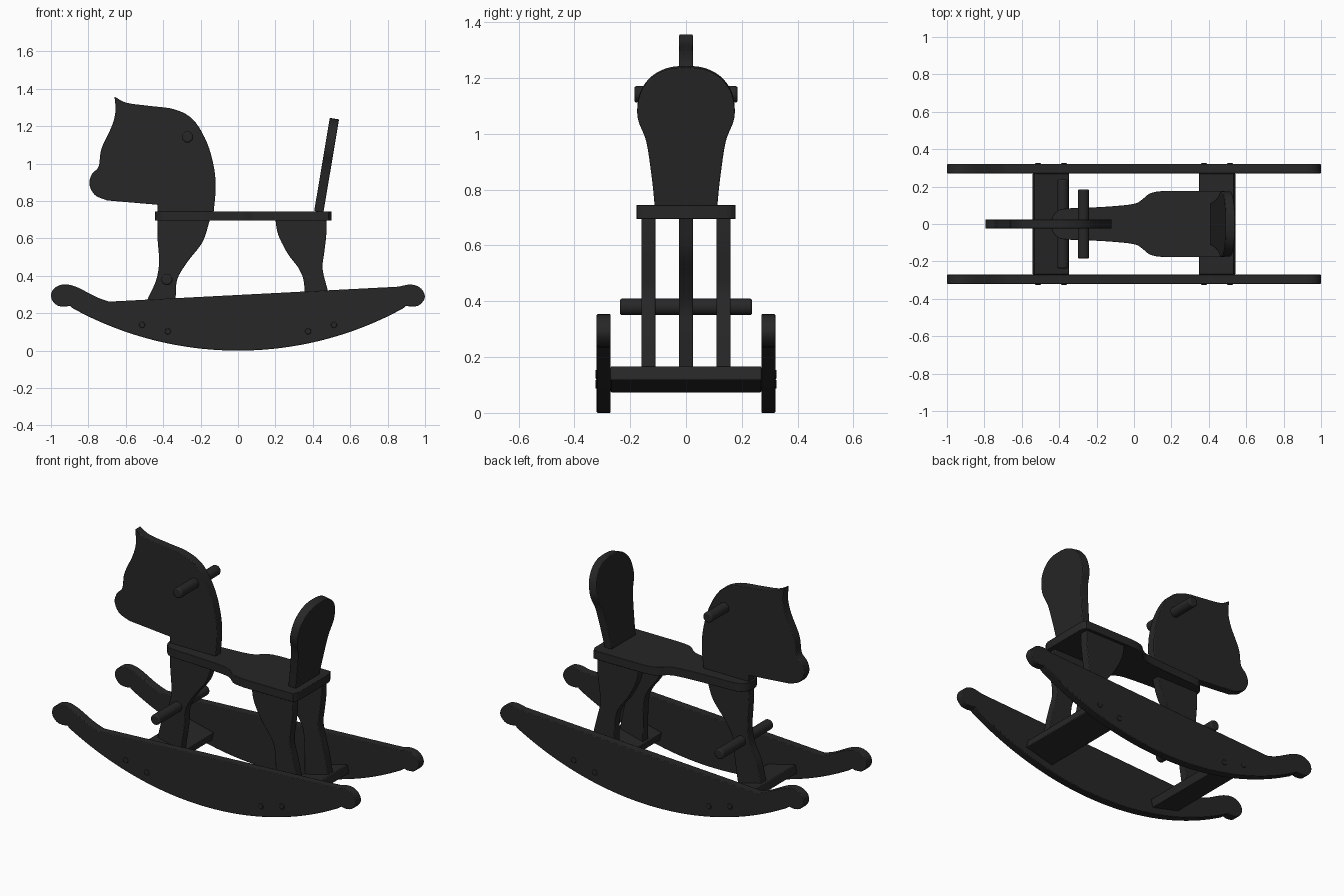
import bpy, bmesh, math
from mathutils import Matrix, Vector

if "Cube" in bpy.data.objects:
    bpy.data.objects.remove(bpy.data.objects["Cube"])

mat = bpy.data.materials.new("dark_wood")
mat.diffuse_color = (0.02, 0.02, 0.02, 1)
mat.use_nodes = True
mat.node_tree.nodes["Principled BSDF"].inputs["Base Color"].default_value = mat.diffuse_color
UPRIGHT = Matrix.Rotation(math.pi / 2, 4, 'X')   # profile x,y -> world x,z


def smooth_run(pts, steps=5):
    """Catmull-Rom curve through one run of points."""
    p = [Vector(q) for q in pts]
    if len(p) < 3:
        return p
    p = [p[0] * 2 - p[1]] + p + [p[-1] * 2 - p[-2]]
    out = []
    for a, b, c, d in zip(p, p[1:], p[2:], p[3:]):
        for i in range(steps):
            t = i / steps
            out.append(0.5 * (2 * b + (c - a) * t + (2 * a - 5 * b + 4 * c - d) * t * t
                              + (3 * b - a - 3 * c + d) * t ** 3))
    return out + [p[-2]]


def finish(ob, bevel):
    ob.data.materials.append(mat)
    bpy.ops.object.select_all(action='DESELECT')
    bpy.context.view_layer.objects.active = ob
    ob.select_set(True)
    bpy.ops.object.shade_smooth_by_angle(angle=math.radians(35))
    m = ob.modifiers.new("bevel", 'BEVEL')
    m.width, m.segments, m.limit_method = bevel, 2, 'ANGLE'
    m.angle_limit = math.radians(50)
    return ob


def plate(name, runs, matrix, thick=0.05, bevel=0.004):
    """Board cut to an outline; each run is smooth, run ends are corners."""
    pts = []
    for r in runs:
        for q in smooth_run(r):
            if not pts or (q - pts[-1]).length > 1e-4:
                pts.append(q)
    if (pts[0] - pts[-1]).length < 1e-4:
        pts.pop()
    bm = bmesh.new()
    f = bm.faces.new([bm.verts.new((q.x, q.y, -thick / 2)) for q in pts])
    ext = bmesh.ops.extrude_face_region(bm, geom=[f])["geom"]
    bmesh.ops.translate(bm, vec=(0, 0, thick),
                        verts=[v for v in ext if isinstance(v, bmesh.types.BMVert)])
    bmesh.ops.recalc_face_normals(bm, faces=bm.faces)
    me = bpy.data.meshes.new(name)
    bm.to_mesh(me)
    bm.free()
    ob = bpy.data.objects.new(name, me)
    bpy.context.collection.objects.link(ob)
    ob.matrix_world = matrix
    return finish(ob, bevel)


def dowel(name, x, z, r, half, bevel):
    bpy.ops.mesh.primitive_cylinder_add(vertices=32, radius=r, depth=2 * half,
                                        location=(x, 0, z), rotation=(math.pi / 2, 0, 0))
    ob = bpy.context.object
    ob.name = name
    finish(ob, bevel)


# rockers
R = 1.84
arc = [(x, R - math.sqrt(R * R - x * x)) for x in [-0.88 + 1.76 * i / 20 for i in range(21)]]
rocker = [
    [(-0.69, 0.262), (-0.76, 0.288), (-0.87, 0.343), (-0.94, 0.353), (-0.99, 0.325),
     (-0.998, 0.28), (-0.97, 0.244), (-0.93, 0.235), (-0.90, 0.24)],
    arc,
    [(0.90, 0.24), (0.93, 0.235), (0.97, 0.244), (0.998, 0.28), (0.99, 0.318),
     (0.96, 0.345), (0.915, 0.353), (0.86, 0.342)],
]
for side, y in (("right", -0.295), ("left", 0.295)):
    plate("rocker_" + side, rocker, Matrix.Translation((0, y, 0)) @ UPRIGHT)

# cross boards following the rocker curve, with pegs through the rockers
for label, s in (("front", -1), ("back", 1)):
    box = [[(-0.095, -0.025), (0.095, -0.025)], [(0.095, 0.025), (-0.095, 0.025)]]
    plate(label + "_cross_board", box,
          Matrix.Translation((s * 0.445, 0, 0.12)) @ Matrix.Rotation(-s * math.radians(14), 4, 'Y')
          @ UPRIGHT, thick=0.54)
    dowel(label + "_peg_inner", s * 0.375, 0.103, 0.016, 0.325, 0.003)
    dowel(label + "_peg_outer", s * 0.513, 0.138, 0.016, 0.325, 0.003)

# legs
plate("front_leg", [
    [(-0.43, 0.70), (-0.43, 0.60), (-0.422, 0.47), (-0.44, 0.37), (-0.485, 0.27), (-0.515, 0.15)],
    [(-0.36, 0.11), (-0.335, 0.27), (-0.325, 0.38), (-0.27, 0.475), (-0.19, 0.58), (-0.15, 0.70)],
], UPRIGHT)
for side, y in (("right", -0.135), ("left", 0.135)):
    plate("back_leg_" + side, [
        [(0.20, 0.70), (0.215, 0.62), (0.265, 0.52), (0.33, 0.43), (0.355, 0.34), (0.36, 0.11)],
        [(0.515, 0.15), (0.495, 0.26), (0.475, 0.34), (0.452, 0.44), (0.462, 0.53),
         (0.472, 0.62), (0.472, 0.70)],
    ], Matrix.Translation((0, y, 0)) @ UPRIGHT)

# seat
half = [(-0.445, 0.0), (-0.435, 0.042), (-0.405, 0.073), (-0.36, 0.083), (-0.23, 0.088),
        (-0.10, 0.096), (0.0, 0.108), (0.04, 0.128), (0.085, 0.163), (0.15, 0.176),
        (0.25, 0.177), (0.46, 0.177), (0.488, 0.168), (0.50, 0.14)]
plate("seat", [half, [(x, -y) for x, y in reversed(half)]], Matrix.Translation((0, 0, 0.72)))

# backrest, leaning backwards
edge = [(0.112, 0.0), (0.122, 0.10), (0.142, 0.235), (0.17, 0.31), (0.174, 0.36),
        (0.16, 0.42), (0.12, 0.47), (0.065, 0.498), (0.0, 0.505)]
lean = Matrix.Translation((0.432, 0, 0.742)) @ Matrix.Rotation(math.radians(9.5), 4, 'Y')
plate("backrest", [edge + [(-x, y) for x, y in reversed(edge[:-1])]],
      lean @ Matrix.Rotation(math.pi / 2, 4, 'Z') @ UPRIGHT)

# head
plate("head", [
    [(-0.66, 1.358), (-0.595, 1.325), (-0.47, 1.308), (-0.34, 1.29), (-0.24, 1.235),
     (-0.165, 1.11), (-0.127, 0.97), (-0.12, 0.86), (-0.13, 0.742)],
    [(-0.43, 0.742), (-0.43, 0.78)],
    [(-0.70, 0.803), (-0.765, 0.832), (-0.795, 0.89), (-0.78, 0.945), (-0.745, 0.985),
     (-0.73, 1.08), (-0.675, 1.20), (-0.655, 1.28), (-0.66, 1.358)],
], UPRIGHT)

# hand and foot bars
dowel("handle_bar", -0.27, 1.142, 0.03, 0.185, 0.008)
dowel("foot_bar", -0.38, 0.38, 0.03, 0.237, 0.008)
